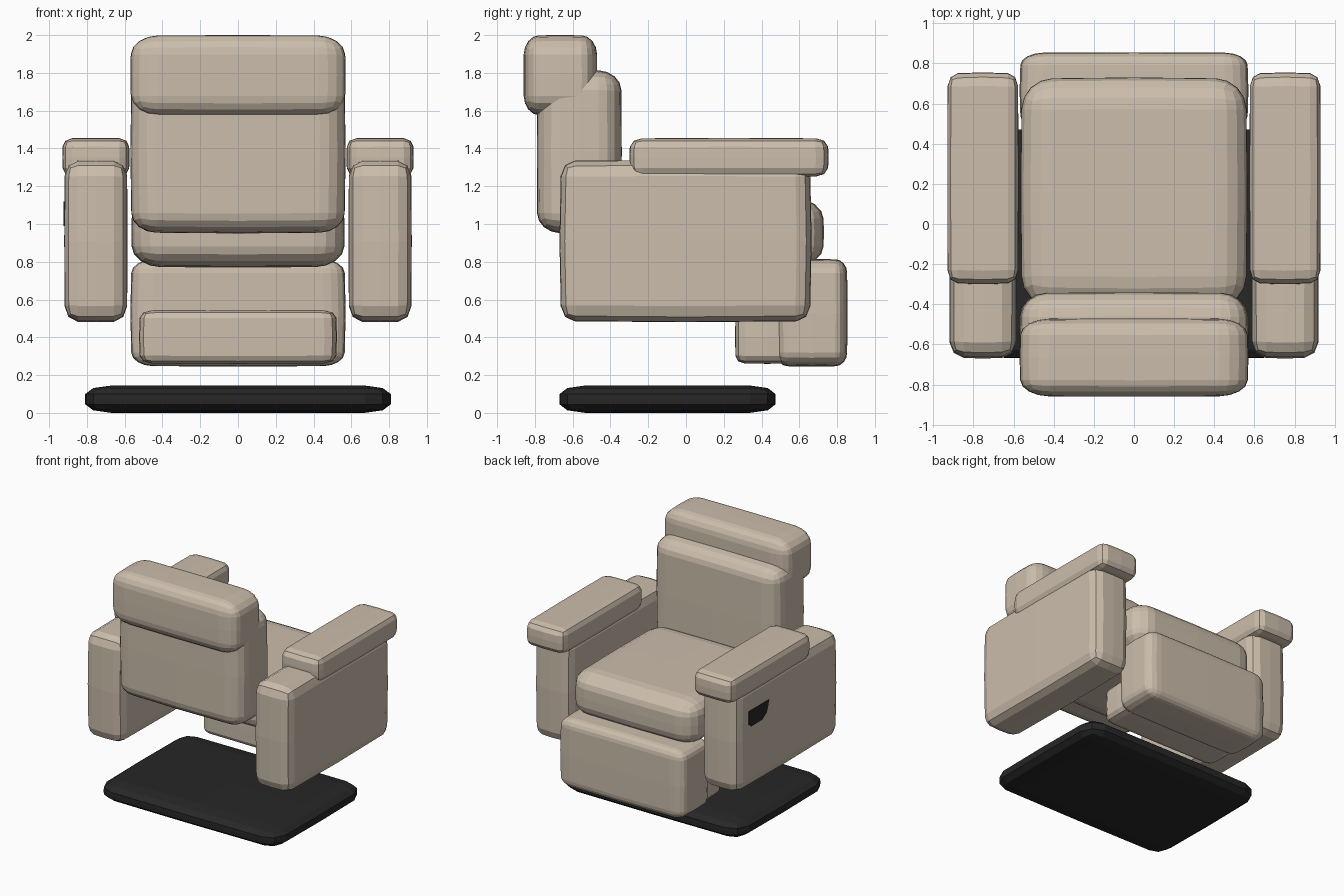
import bpy, bmesh
from mathutils import Vector

if "Cube" in bpy.data.objects:
    bpy.data.objects.remove(bpy.data.objects["Cube"])


def material(name, color):
    m = bpy.data.materials.new(name)
    m.diffuse_color = color
    m.use_nodes = True
    m.node_tree.nodes["Principled BSDF"].inputs["Base Color"].default_value = m.diffuse_color
    return m


BEIGE = material("beige_leather", (0.60, 0.51, 0.41, 1))
BLACK = material("black_plastic", (0.02, 0.02, 0.02, 1))


def finish(bm, name, mat):
    bmesh.ops.recalc_face_normals(bm, faces=bm.faces)
    mesh = bpy.data.meshes.new(name)
    bm.to_mesh(mesh)
    bm.free()
    mesh.materials.append(mat)
    obj = bpy.data.objects.new(name, mesh)
    bpy.context.collection.objects.link(obj)
    return obj


def cushion(name, x, y, z, r, mat=BEIGE, soft=True, bulge=0.03):
    """Rounded, slightly bulging box filling the x, y, z ranges, with corner radii r."""
    lo, hi = Vector((x[0], y[0], z[0])), Vector((x[1], y[1], z[1]))
    c, h = (lo + hi) / 2, (hi - lo) / 2
    steps = 3 if soft else 2
    bm = bmesh.new()
    bmesh.ops.create_cube(bm, size=2)
    bmesh.ops.subdivide_edges(bm, edges=bm.edges[:], cuts=2 * steps - 1, use_grid_fill=True)
    for v in bm.verts:
        core, out = Vector(), Vector()
        for i in range(3):
            s = 1 if v.co[i] > 0 else -1
            level = round(abs(v.co[i]) * steps)
            amount = [0, 0, 0.414, 1] if soft else [0, 0, 1]
            core[i] = 0 if level == 0 else s * (h[i] - r[i])
            out[i] = s * amount[level]
        out.normalize()
        p = Vector([core[i] + out[i] * r[i] for i in range(3)])
        n = Vector([p[i] / h[i] for i in range(3)])
        for i in range(3):
            a, b = n[(i + 1) % 3], n[(i + 2) % 3]
            p[i] *= 1 - bulge * (a * a + b * b) / 2
        v.co = c + p
    return finish(bm, name, mat)


# Floor plate
cushion("base", (-.81, .81), (-.67, .475), (0, .145), (.13, .13, .045), BLACK, False, .02)

# Seat, backrest and headrest
cushion("seat", (-.565, .565), (-.42, .73), (.77, 1.14), (.15, .15, .11))
cushion("backrest", (-.57, .57), (-.79, -.34), (.95, 1.815), (.13, .12, .10))
cushion("headrest", (-.57, .57), (-.86, -.47), (1.575, 2.0), (.14, .08, .10))

# Footrest and the block behind it
cushion("footrest", (-.57, .57), (.475, .855), (.245, .815), (.11, .06, .07))
cushion("footrest_block", (-.525, .525), (.26, .60), (.26, .545), (.06, .05, .04), soft=False)

# Armrests with pads, one per side
for side, s in (("left", -1), ("right", 1)):
    cushion(side + "_arm", sorted((s * .585, s * .92)), (-.67, .665), (.48, 1.34),
            (.07, .07, .08), soft=False)
    cushion(side + "_arm_pad", sorted((s * .575, s * .93)), (-.30, .755), (1.25, 1.455),
            (.05, .06, .045), soft=False)

# Recline handle on the outside of one arm
bm = bmesh.new()
outline = [(.51, 1.12), (.51, 1.01), (.48, .99), (.34, .99), (.28, 1.03), (.25, 1.12)]
face = bm.faces.new([bm.verts.new((-.86, y, z)) for y, z in outline])
ext = bmesh.ops.extrude_face_region(bm, geom=[face])
moved = [g for g in ext["geom"] if isinstance(g, bmesh.types.BMVert)]
bmesh.ops.translate(bm, verts=moved, vec=(-.063, 0, 0))
finish(bm, "recline_handle", BLACK)
